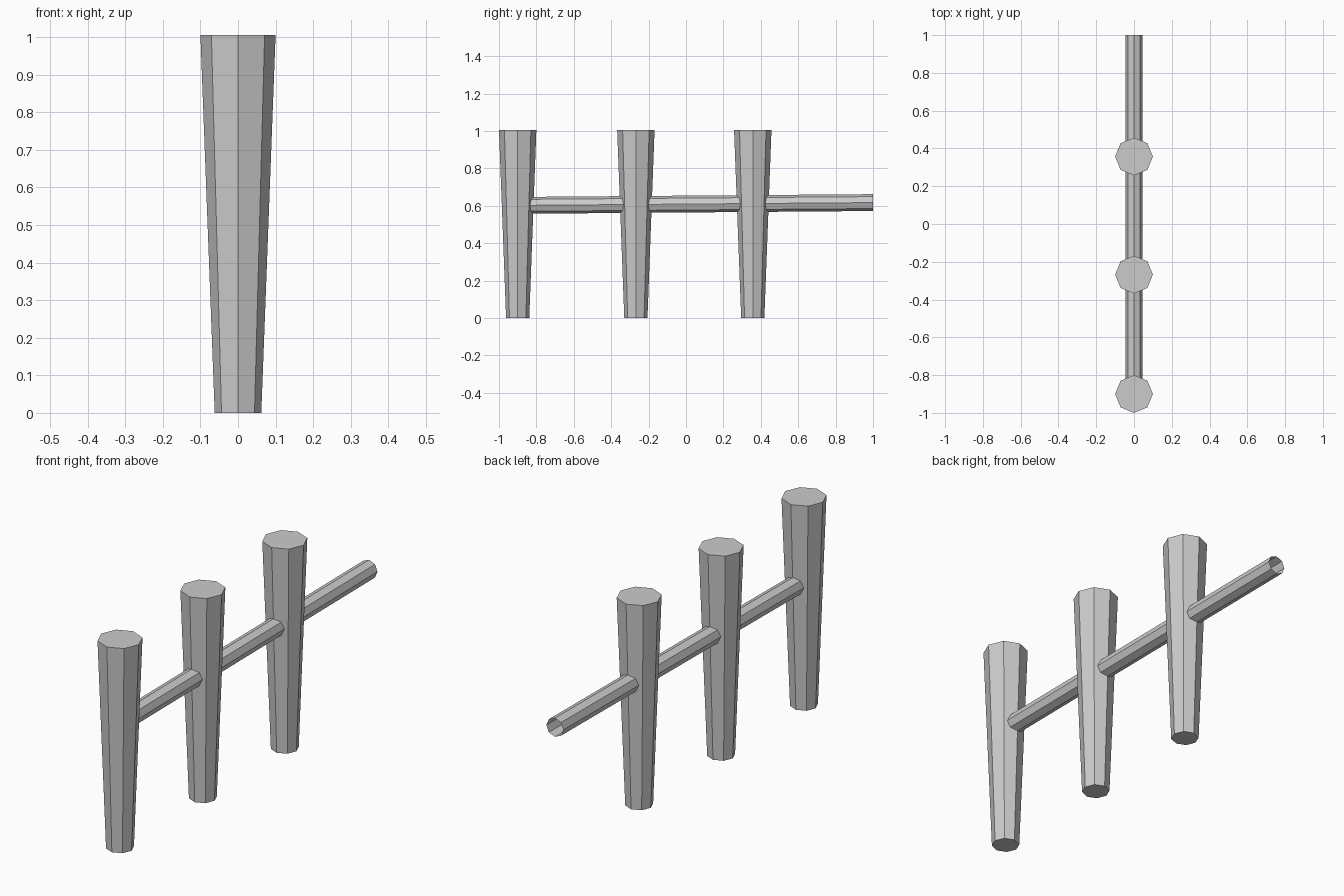
import bpy
from math import atan2, hypot, pi
from mathutils import Matrix

cube = bpy.data.objects.get("Cube")
if cube:
    bpy.data.objects.remove(cube, do_unlink=True)

SIDES = 8
POST_HEIGHT = 1.005
POST_BASE_RADIUS = 0.062
POST_TOP_RADIUS = 0.1
POSTS = {"front_post": -0.9, "middle_post": -0.268, "back_post": 0.357}

# Plain grey for all parts
grey = bpy.data.materials.new("grey")
grey.use_nodes = True
colour = (0.6, 0.6, 0.6, 1)
grey.diffuse_color = colour
grey.node_tree.nodes["Principled BSDF"].inputs["Base Color"].default_value = colour


def finish(name):
    obj = bpy.context.object
    obj.name = obj.data.name = name
    obj.data.materials.append(grey)
    return obj


# Tapered posts, wider at the top
for name, y in POSTS.items():
    bpy.ops.mesh.primitive_cone_add(
        vertices=SIDES, radius1=POST_BASE_RADIUS, radius2=POST_TOP_RADIUS,
        depth=POST_HEIGHT, location=(0, y, POST_HEIGHT / 2))
    finish(name)

# Open tube rail, rising slightly towards the back
y0, z0, y1, z1 = -0.9, 0.602, 1.0, 0.617
bpy.ops.mesh.primitive_cylinder_add(
    vertices=SIDES, radius=0.045, depth=hypot(y1 - y0, z1 - z0),
    end_fill_type='NOTHING')
rail = finish("rail")
tilt = atan2(z1 - z0, y1 - y0) - pi / 2
rail.matrix_world = (Matrix.Translation((0, (y0 + y1) / 2, (z0 + z1) / 2))
                     @ Matrix.Rotation(tilt, 4, 'X'))
